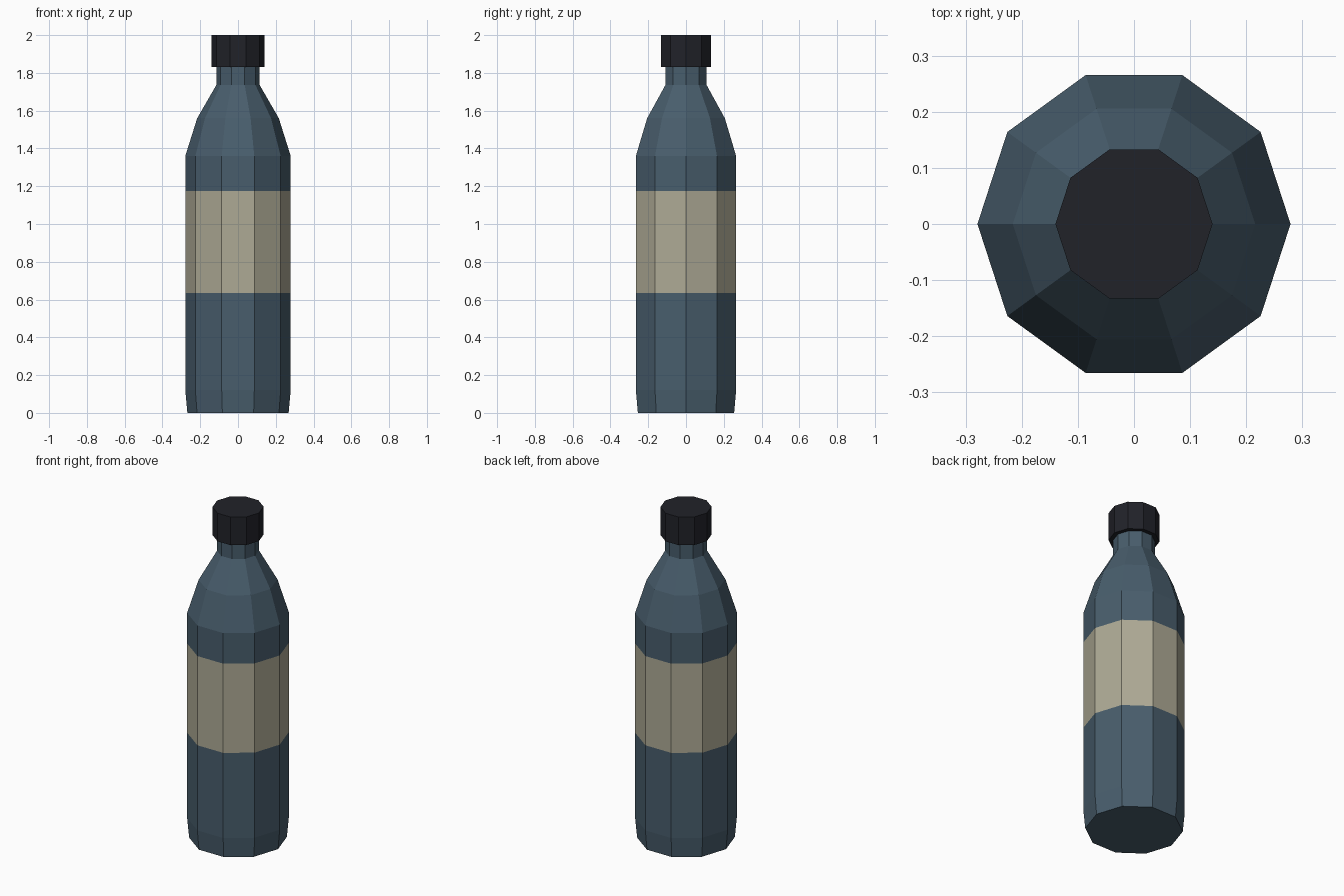
import bpy, bmesh
from math import cos, sin, tau

if "Cube" in bpy.data.objects:
    bpy.data.objects.remove(bpy.data.objects["Cube"])

SIDES = 10


def material(name, rgb):
    m = bpy.data.materials.new(name)
    m.diffuse_color = (*rgb, 1)
    m.use_nodes = True
    m.node_tree.nodes["Principled BSDF"].inputs["Base Color"].default_value = m.diffuse_color
    return m


def lathe(name, profile, mats, bands=None):
    """Closed flat-shaded solid from (radius, z) rings; bands maps ring index to material slot."""
    bands = bands or {}
    bm = bmesh.new()
    rings = [[bm.verts.new((r * cos(tau * i / SIDES), r * sin(tau * i / SIDES), z))
              for i in range(SIDES)] for r, z in profile]
    for k, (a, b) in enumerate(zip(rings, rings[1:])):
        for i in range(SIDES):
            j = (i + 1) % SIDES
            bm.faces.new((a[i], a[j], b[j], b[i])).material_index = bands.get(k, 0)
    bm.faces.new(rings[0][::-1])
    bm.faces.new(rings[-1])
    mesh = bpy.data.meshes.new(name)
    bm.to_mesh(mesh)
    bm.free()
    for m in mats:
        mesh.materials.append(m)
    ob = bpy.data.objects.new(name, mesh)
    bpy.context.collection.objects.link(ob)
    return ob


glass = material("dark_blue_glass", (0.065, 0.11, 0.15))
paper = material("label_paper", (0.42, 0.40, 0.30))
plastic = material("cap_plastic", (0.015, 0.016, 0.022))

# Bottle with the label as a flush band of its wall
lathe("bottle_body",
      [(0.268, 0), (0.279, 0.12), (0.279, 0.635), (0.279, 1.175), (0.279, 1.36),
       (0.216, 1.56), (0.115, 1.735), (0.115, 1.84)],
      [glass, paper], {2: 1})

# Screw cap
lathe("cap", [(0.14, 1.83), (0.14, 2.0)], [plastic])
